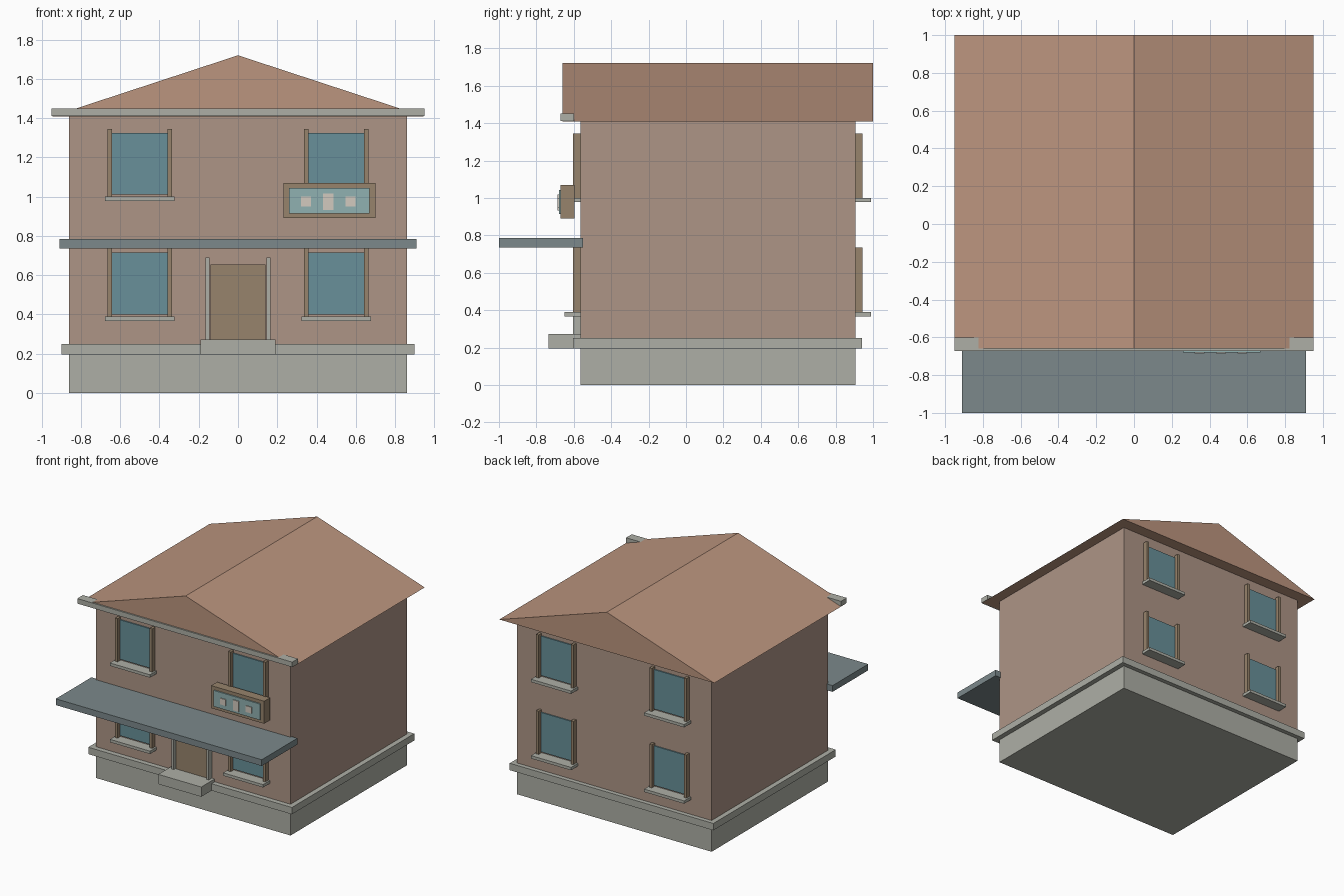
import bpy, bmesh

if "Cube" in bpy.data.objects:
    bpy.data.objects.remove(bpy.data.objects["Cube"])

def material(name, rgb):
    m = bpy.data.materials.new(name)
    m.diffuse_color = (*rgb, 1)
    m.use_nodes = True
    m.node_tree.nodes["Principled BSDF"].inputs["Base Color"].default_value = m.diffuse_color
    return m

BRICK = material("brick", (0.42, 0.30, 0.24))
TILE = material("roof_tile", (0.50, 0.30, 0.21))
STONE = material("stone", (0.42, 0.43, 0.38))
SLATE = material("slate", (0.20, 0.25, 0.26))
WOOD = material("wood", (0.31, 0.23, 0.15))
GLASS = material("glass", (0.14, 0.28, 0.32))
PANEL = material("panel", (0.28, 0.44, 0.44))
CREAM = material("cream", (0.65, 0.59, 0.52))

def finish(name, bm, mat):
    bmesh.ops.recalc_face_normals(bm, faces=bm.faces)
    me = bpy.data.meshes.new(name)
    bm.to_mesh(me)
    bm.free()
    me.materials.append(mat)
    ob = bpy.data.objects.new(name, me)
    bpy.context.collection.objects.link(ob)
    return ob

def box(name, x, y, z, mat):
    """Box from (min, max) ranges on each axis."""
    bm = bmesh.new()
    bmesh.ops.create_cube(bm, size=1)
    for v in bm.verts:
        v.co = [r[0] + (c + 0.5) * (r[1] - r[0]) for c, r in zip(v.co, (x, y, z))]
    return finish(name, bm, mat)

FRONT, BACK = -0.565, 0.905

# Body
box("foundation", (-0.86, 0.86), (FRONT, BACK), (0, 0.20), STONE)
box("plinth_ledge", (-0.90, 0.90), (-0.605, 0.94), (0.195, 0.25), STONE)
box("walls", (-0.86, 0.86), (FRONT, BACK), (0.25, 1.41), BRICK)

# Gable roof: triangle profile extruded front to back
bm = bmesh.new()
tri = bm.faces.new([bm.verts.new((x, -0.66, z)) for x, z in ((-0.95, 1.408), (0.95, 1.408), (0, 1.72))])
ext = bmesh.ops.extrude_face_region(bm, geom=[tri])
bmesh.ops.translate(bm, vec=(0, 1.66, 0), verts=[g for g in ext["geom"] if isinstance(g, bmesh.types.BMVert)])
finish("roof", bm, TILE)
box("front_cornice", (-0.95, 0.95), (-0.672, -0.60), (1.41, 1.45), STONE)

# Awning across the front
box("awning", (-0.91, 0.91), (-1.0, -0.55), (0.735, 0.785), SLATE)

# Windows: two floors, two columns, front and back
def window(name, cx, wall, out, z):
    def depth(a, b):
        return tuple(sorted((wall + out * a, wall + out * b)))
    box(name + "_glass", (cx - 0.142, cx + 0.142), depth(-0.01, 0.009), (z + 0.01, z + 0.325), GLASS)
    for side, s in (("left", -1), ("right", 1)):
        jx = cx + s * 0.153
        box(f"{name}_{side}_jamb", (jx - 0.011, jx + 0.011), depth(-0.005, 0.038), (z, z + 0.345), WOOD)
    box(name + "_sill", (cx - 0.177, cx + 0.177), depth(-0.005, 0.085), (z - 0.023, z), STONE)

for face, wall, out in (("front", FRONT, -1), ("back", BACK, 1)):
    for floor, z in (("lower", 0.39), ("upper", 1.0)):
        for side, cx in (("left", -0.5), ("right", 0.5)):
            window(f"{face}_{floor}_{side}_window", cx, wall, out, z)

# Entrance
box("door", (-0.14, 0.14), (-0.585, -0.555), (0.25, 0.655), WOOD)
for side, s in (("left", -1), ("right", 1)):
    box(f"door_{side}_post", (s * 0.155 - 0.01, s * 0.155 + 0.01), (-0.605, -0.56), (0.25, 0.69), STONE)
box("door_step", (-0.19, 0.19), (-0.735, -0.565), (0.195, 0.273), STONE)

# Planter-like display box under the upper right window
box("display_box", (0.232, 0.70), (-0.67, -0.595), (0.89, 1.07), WOOD)
box("display_panel", (0.26, 0.67), (-0.68, -0.665), (0.915, 1.043), PANEL)
for i, (cx, h) in enumerate(((0.346, 0.025), (0.46, 0.042), (0.573, 0.025))):
    box(f"display_tile_{i + 1}", (cx - 0.026, cx + 0.026), (-0.686, -0.675), (0.975 - h, 0.975 + h), CREAM)
